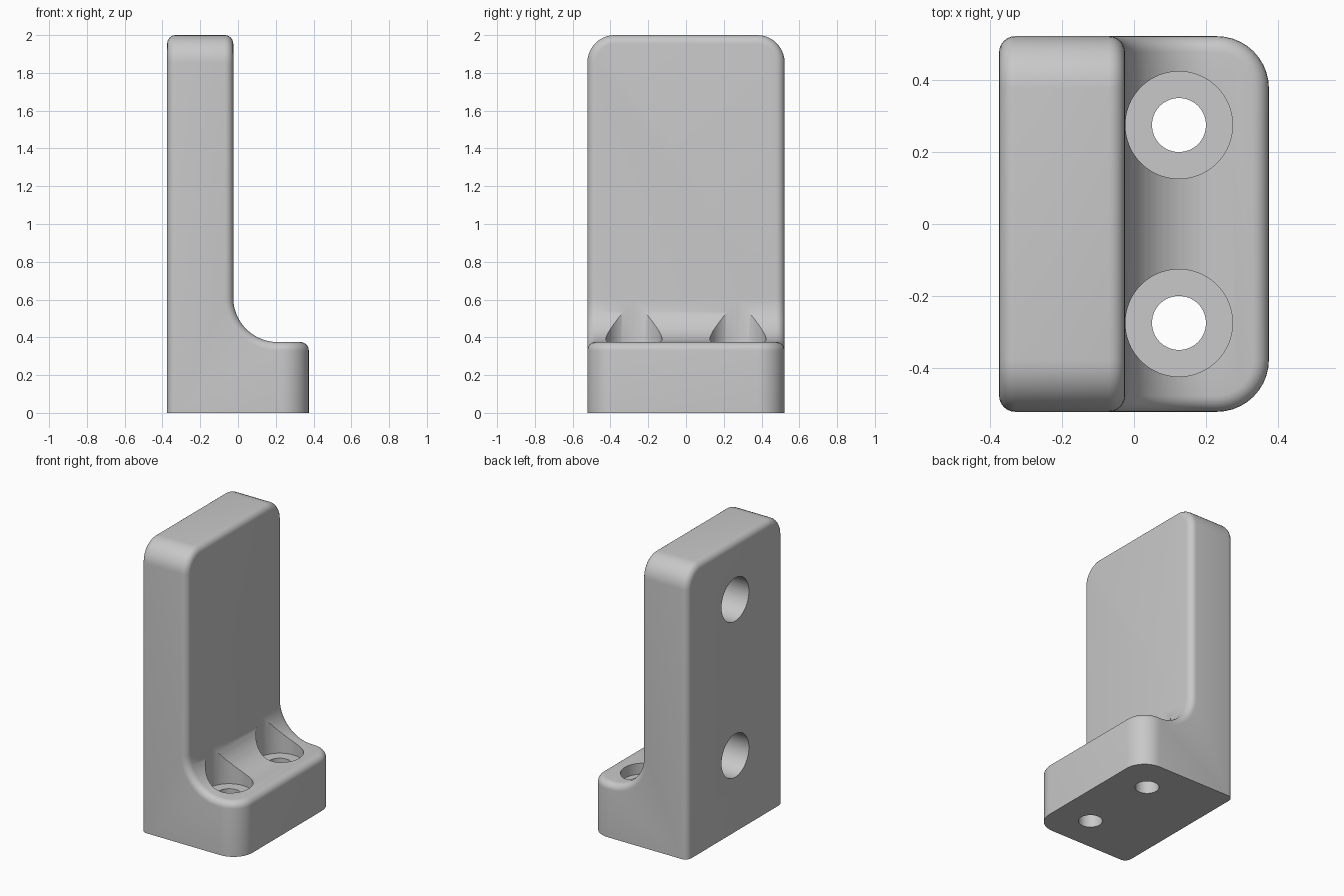
import bpy, bmesh, math
from mathutils import Matrix

cube = bpy.data.objects.get("Cube")
if cube:
    bpy.data.objects.remove(cube, do_unlink=True)

HX, HY, TOP = 0.375, 0.522, 2.0    # half depth, half width, height
WALL, FOOT = -0.025, 0.375         # wall front face, foot top
COVE = 0.235                       # radius of the inner fillet

grey = bpy.data.materials.new("plain grey")
grey.use_nodes = True
colour = (0.58, 0.58, 0.58, 1)
grey.diffuse_color = colour
grey.node_tree.nodes["Principled BSDF"].inputs["Base Color"].default_value = colour


def make_object(name, bm):
    mesh = bpy.data.meshes.new(name)
    bm.to_mesh(mesh)
    bm.free()
    mesh.materials.append(grey)
    obj = bpy.data.objects.new(name, mesh)
    bpy.context.collection.objects.link(obj)
    return obj


def round_edges(bm, edges, radius, segments):
    bmesh.ops.bevel(bm, geom=edges, offset=radius, offset_type='OFFSET',
                    segments=segments, profile=0.5, affect='EDGES',
                    clamp_overlap=False)
    bm.normal_update()


def middle(edge):
    return (edge.verts[0].co + edge.verts[1].co) / 2


# L-shaped profile with a coved inner corner, extruded across the width
outline = [(-HX, 0), (HX, 0), (HX, FOOT)]
for i in range(17):
    a = math.pi / 2 * i / 16
    outline.append((WALL + COVE * (1 - math.sin(a)), FOOT + COVE * (1 - math.cos(a))))
outline = outline[:3] + [(x, z) for x, z in outline[3:]]
outline += [(WALL, TOP), (-HX, TOP)]

# Arc runs from the foot (tangent to its top) up to the wall
arc = [(WALL + COVE - COVE * math.sin(math.pi / 2 * i / 16),
        FOOT + COVE - COVE * math.cos(math.pi / 2 * i / 16)) for i in range(17)]
outline = [(-HX, 0), (HX, 0), (HX, FOOT)] + arc + [(WALL, TOP), (-HX, TOP)]

bm = bmesh.new()
side = bm.faces.new([bm.verts.new((x, -HY, z)) for x, z in outline])
extruded = bmesh.ops.extrude_face_region(bm, geom=[side])
bmesh.ops.translate(bm, vec=(0, 2 * HY, 0),
                    verts=[v for v in extruded["geom"] if isinstance(v, bmesh.types.BMVert)])
bmesh.ops.recalc_face_normals(bm, faces=bm.faces)

# Large corner rounds: wall top, then foot front
at_side = [e for e in bm.edges if abs(abs(middle(e).y) - HY) < 1e-4]
wall_corners = [e for e in at_side if middle(e).z > TOP - 1e-4]
foot_corners = [e for e in at_side if middle(e).x > HX - 1e-4 and middle(e).z > 0.1]
round_edges(bm, wall_corners + foot_corners, 0.145, 10)

# Soft round on every sharp edge except the underside
rim = [e for e in bm.edges if e.calc_face_angle(0) > math.radians(40)
       and middle(e).z > 1e-4]
round_edges(bm, rim, 0.045, 6)
bmesh.ops.recalc_face_normals(bm, faces=bm.faces)
bracket = make_object("bracket_body", bm)


def drill(name, radius, start, end, axis):
    """Cut a round hole along an axis; start and end are its end centres."""
    bm = bmesh.new()
    length = sum(abs(b - a) for a, b in zip(start, end))
    centre = [(a + b) / 2 for a, b in zip(start, end)]
    turn = Matrix.Rotation(math.pi / 2, 4, 'Y') if axis == 'X' else Matrix()
    bmesh.ops.create_cone(bm, cap_ends=True, segments=64, radius1=radius,
                          radius2=radius, depth=length,
                          matrix=Matrix.Translation(centre) @ turn)
    cutter = make_object(name, bm)
    cutter.hide_render = True
    mod = bracket.modifiers.new(name, 'BOOLEAN')
    mod.operation = 'DIFFERENCE'
    mod.solver = 'EXACT'
    mod.object = cutter
    bpy.context.view_layer.objects.active = bracket
    bpy.ops.object.modifier_apply(modifier=name)
    bpy.data.objects.remove(cutter, do_unlink=True)


# Counterbored screw holes through the foot
for y in (-0.275, 0.275):
    drill("screw_head_cutter", 0.149, (0.125, y, 0.3), (0.125, y, 1), 'Z')
    drill("screw_hole_cutter", 0.075, (0.125, y, -0.1), (0.125, y, 0.5), 'Z')

# Blind sockets in the flat back of the wall
for z in (0.525, 1.6):
    drill("socket_cutter", 0.149, (-0.6, 0, z), (-0.125, 0, z), 'X')

bpy.ops.object.select_all(action='DESELECT')
bracket.select_set(True)
bpy.context.view_layer.objects.active = bracket
bpy.ops.object.shade_smooth_by_angle(angle=math.radians(30))
